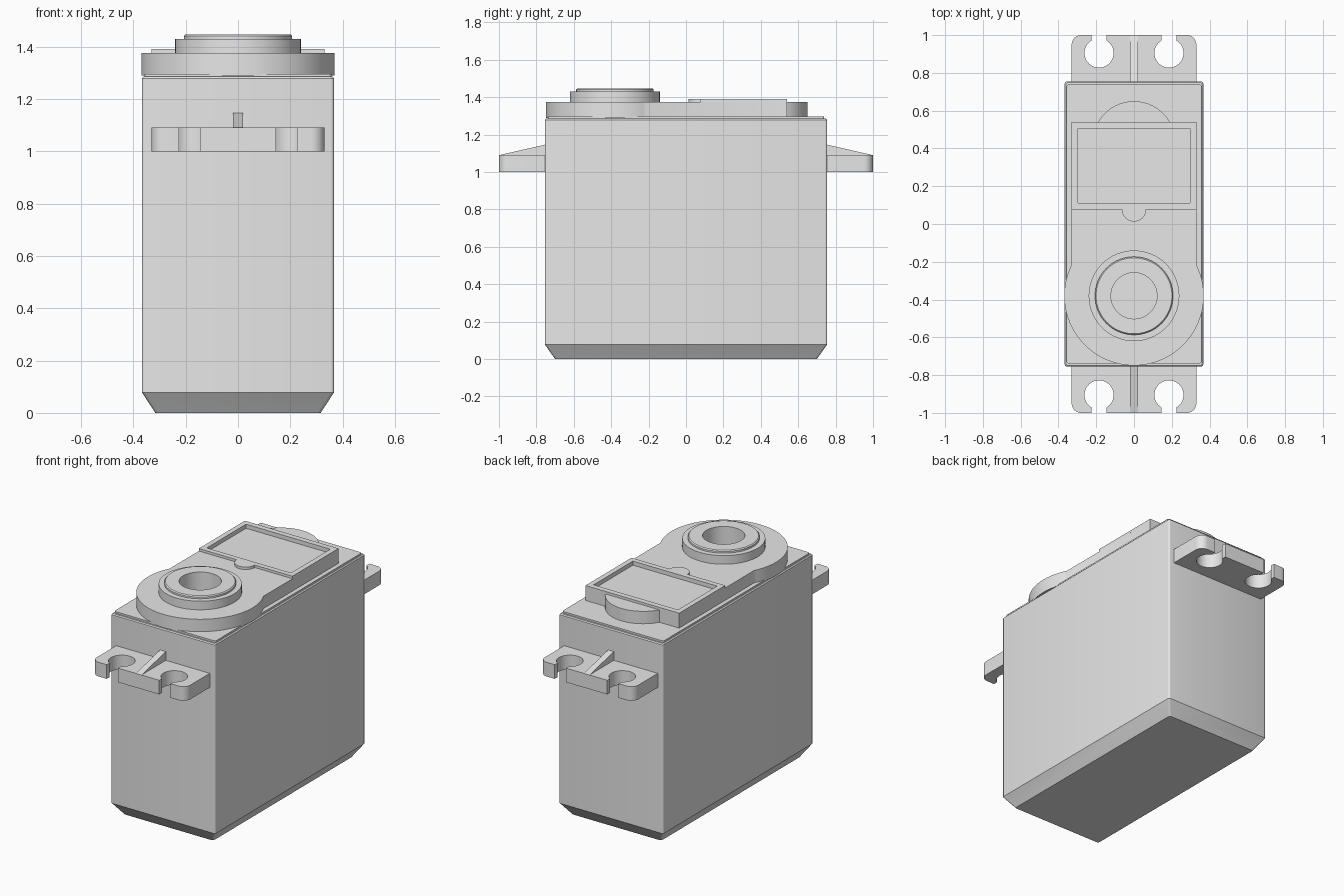
import bpy, bmesh
from math import cos, sin, radians, pi

if "Cube" in bpy.data.objects:
    bpy.data.objects.remove(bpy.data.objects["Cube"])

grey = bpy.data.materials.new("plain grey plastic")
grey.diffuse_color = (0.8, 0.8, 0.8, 1)
grey.use_nodes = True
grey.node_tree.nodes["Principled BSDF"].inputs["Base Color"].default_value = grey.diffuse_color


def finish(bm, name):
    bmesh.ops.recalc_face_normals(bm, faces=bm.faces[:])
    for f in bm.faces:
        f.smooth = True
    me = bpy.data.meshes.new(name)
    bm.to_mesh(me)
    bm.free()
    me.set_sharp_from_angle(angle=radians(28))
    me.materials.append(grey)
    ob = bpy.data.objects.new(name, me)
    bpy.context.collection.objects.link(ob)
    return ob


def arc(cx, cy, r, a0, a1, n):
    """Points on an arc from a0 to a1 degrees, both ends included."""
    steps = [radians(a0 + (a1 - a0) * i / n) for i in range(n + 1)]
    return [(cx + r * cos(a), cy + r * sin(a)) for a in steps]


def circle(cx, cy, r, n=64):
    return arc(cx, cy, r, 0, 360, n)[:-1]


def rect(x, y0, y1):
    return [(-x, y0), (x, y0), (x, y1), (-x, y1)]


def prism(name, loops, z0, z1):
    """Extrude an outline; any further loops are holes."""
    bm = bmesh.new()
    edges = []
    for loop in loops:
        vs = [bm.verts.new((x, y, z0)) for x, y in loop]
        edges += [bm.edges.new((vs[i - 1], vs[i])) for i in range(len(vs))]
    bmesh.ops.triangle_fill(bm, edges=edges, use_beauty=True)
    ext = bmesh.ops.extrude_face_region(bm, geom=bm.faces[:])["geom"]
    for v in ext:
        if isinstance(v, bmesh.types.BMVert):
            v.co.z = z1
    return finish(bm, name)


def loft(name, rings, closed=False):
    """Skin rings of equal point count; cap the ends unless closed."""
    bm = bmesh.new()
    rows = [[bm.verts.new(p) for p in ring] for ring in rings]
    n = len(rows[0])
    pairs = list(zip(rows, rows[1:])) + ([(rows[-1], rows[0])] if closed else [])
    for a, b in pairs:
        for i in range(n):
            bm.faces.new((a[i - 1], a[i], b[i], b[i - 1]))
    if not closed:
        bm.faces.new(rows[0])
        bm.faces.new(rows[-1])
    return finish(bm, name)


# Case: chamfered base, softened vertical edges, thin raised lid step
def case_ring(z, hx, hy, r=0.012):
    pts = []
    for k, (sx, sy) in enumerate([(1, 1), (-1, 1), (-1, -1), (1, -1)]):
        pts += arc(sx * (hx - r), sy * (hy - r), r, 90 * k, 90 * k + 90, 4)
    return [(x, y, z) for x, y in pts]


loft("case", [case_ring(*s) for s in [
    (0, 0.316, 0.70), (0.078, 0.367, 0.755), (1.279, 0.367, 0.755),
    (1.285, 0.361, 0.749), (1.285, 0.357, 0.738), (1.296, 0.357, 0.738)]])

# Gear cover: round front, straight sides, small round bulge at the back
HUB = -0.38
outline = (arc(0, HUB, 0.369, 26.6, -206.6, 96) + [(-0.33, 0.54)]
           + arc(0, 0.43, 0.22, 150, 30, 24) + [(0.33, 0.54)])
window = rect(0.297, 0.11, 0.505)
prism("gear_cover", [outline, circle(0, HUB, 0.122), window], 1.29, 1.375)

# Raised frame with a half-round tab, and its sunken panel
frame = ([(-0.33, 0.54), (-0.33, 0.077)] + arc(0, 0.077, 0.064, 180, 360, 24)
         + [(0.33, 0.077), (0.33, 0.54)])
prism("label_frame", [frame, window], 1.375, 1.391)
prism("label_panel", [rect(0.297, 0.11, 0.505)], 1.29, 1.365)

# Output hub: stepped ring around the shaft hole
hub_profile = [(0.122, 1.37), (0.24, 1.37), (0.24, 1.43), (0.207, 1.43),
               (0.207, 1.441), (0.201, 1.447), (0.122, 1.447)]
loft("output_hub", [[(x, y, z) for x, y in circle(0, HUB, r)]
                    for r, z in hub_profile], closed=True)

# Mounting ears with open screw slots, and a tapered rib on each
half = ([(0.33, 0.75)] + arc(0.28, 0.95, 0.05, 0, 90, 8) + [(0.225, 1.0)]
        + arc(0.185, 0.905, 0.077, 58.7, -238.7, 40) + [(0.145, 1.0)])
ear = half + [(-x, y) for x, y in reversed(half)]
for side, s in (("front", -1), ("back", 1)):
    prism(side + "_mounting_ear", [[(x, s * y) for x, y in ear]], 1.0, 1.09)
    rib = [(0.75, 1.08), (0.75, 1.147), (1.0, 1.09), (1.0, 1.08)]
    loft(side + "_ear_rib", [[(x, s * y, z) for y, z in rib] for x in (-0.02, 0.02)])
